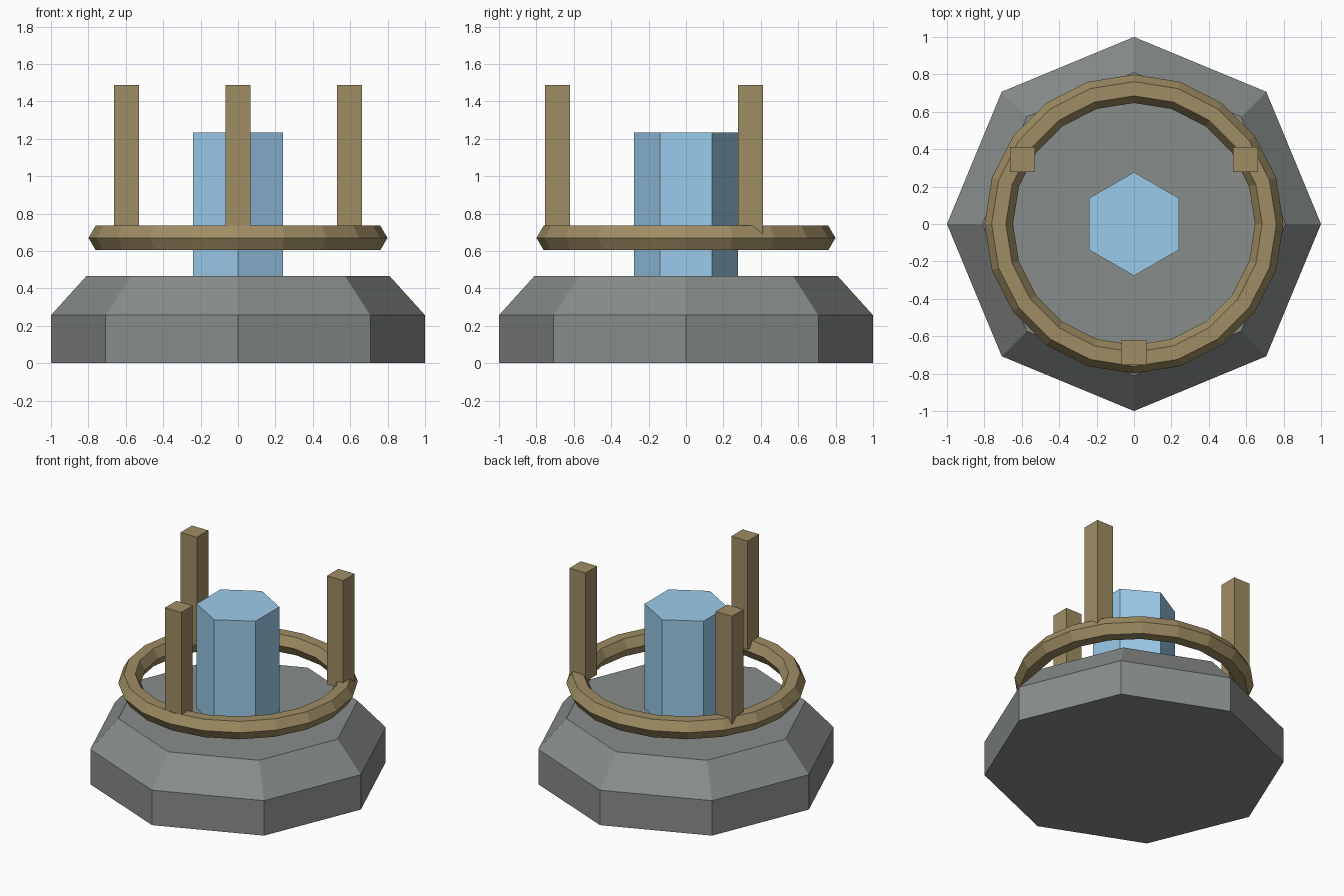
import bpy
from math import cos, sin, radians, pi

if "Cube" in bpy.data.objects:
    bpy.data.objects.remove(bpy.data.objects["Cube"])


def material(name, color):
    m = bpy.data.materials.new(name)
    m.diffuse_color = (*color, 1)
    m.use_nodes = True
    m.node_tree.nodes["Principled BSDF"].inputs["Base Color"].default_value = m.diffuse_color
    return m


STONE = material("dark_stone", (0.245, 0.265, 0.255))
BRASS = material("brass", (0.345, 0.265, 0.125))
BLUE = material("blue_crystal", (0.33, 0.60, 0.83))


def finish(name, mat=None):
    obj = bpy.context.object
    obj.name = name
    if mat:
        obj.data.materials.append(mat)
    return obj


def frustum(name, sides, r1, r2, z1, z2, turn=0, mat=None):
    """Prism or tapered prism with its first corner at the given turn."""
    mesh = bpy.data.meshes.new(name)
    pts = [(r * cos(turn + 2 * pi * i / sides), r * sin(turn + 2 * pi * i / sides), z)
           for r, z in ((r1, z1), (r2, z2)) for i in range(sides)]
    faces = [(i, (i + 1) % sides, (i + 1) % sides + sides, i + sides) for i in range(sides)]
    faces += [tuple(reversed(range(sides))), tuple(range(sides, 2 * sides))]
    mesh.from_pydata(pts, [], faces)
    obj = bpy.data.objects.new(name, mesh)
    bpy.context.collection.objects.link(obj)
    if mat:
        mesh.materials.append(mat)
    return obj


# Octagonal pedestal: straight plinth and sloped cap
frustum("base_plinth", 8, 1, 1, 0, 0.257, mat=STONE)
frustum("base_cap", 8, 1, 0.81, 0.257, 0.467, mat=STONE)

# Hexagonal crystal column
frustum("crystal_column", 6, 0.277, 0.277, 0.467, 1.235, radians(90), BLUE)

# Floating ring with hexagonal section
bpy.ops.mesh.primitive_torus_add(major_radius=0.723, minor_radius=0.076,
                                 major_segments=20, minor_segments=6,
                                 location=(0, 0, 0.67))
finish("ring", BRASS)
for p in bpy.context.object.data.polygons:
    p.use_smooth = False

# Three square prongs standing on the ring
z1, z2, w = 0.69, 1.488, 0.133
for i in range(3):
    a = radians(-90 + 120 * i)
    bpy.ops.mesh.primitive_cube_add(size=1, location=(0.688 * cos(a), 0.688 * sin(a), (z1 + z2) / 2))
    bpy.context.object.scale = (w, w, z2 - z1)
    finish(f"prong_{i + 1}", BRASS)
